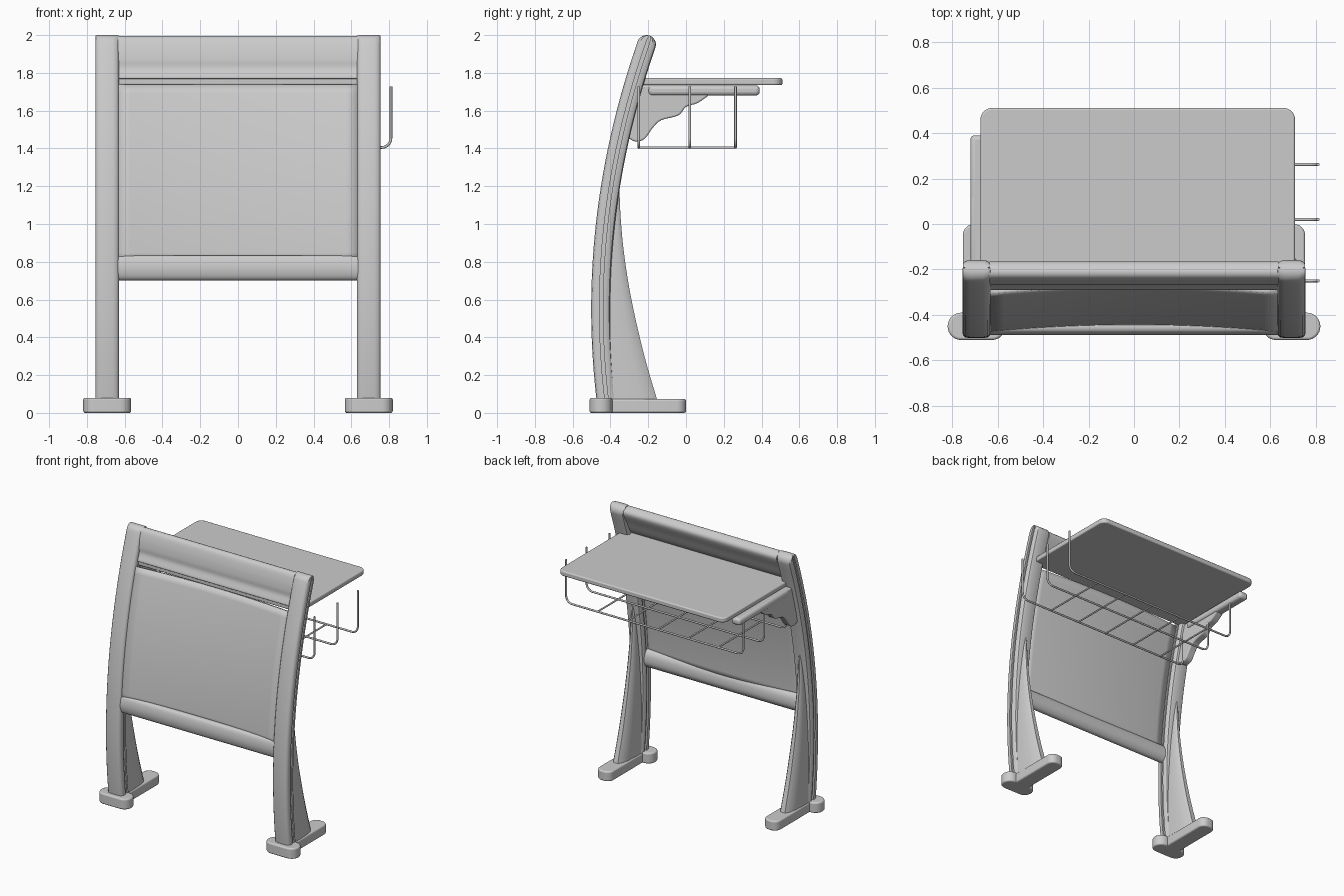
import bpy, bmesh, math
from mathutils import Vector

if "Cube" in bpy.data.objects:
    bpy.data.objects.remove(bpy.data.objects["Cube"])


def finish(name, bm, bevel=0.0, angle=35):
    bmesh.ops.recalc_face_normals(bm, faces=bm.faces)
    me = bpy.data.meshes.new(name)
    bm.to_mesh(me)
    bm.free()
    ob = bpy.data.objects.new(name, me)
    bpy.context.collection.objects.link(ob)
    if bevel:
        m = ob.modifiers.new("bevel", 'BEVEL')
        m.width, m.segments, m.limit_method = bevel, 3, 'ANGLE'
        m.angle_limit = math.radians(40)
    bpy.ops.object.select_all(action='DESELECT')
    ob.select_set(True)
    bpy.context.view_layer.objects.active = ob
    bpy.ops.object.shade_smooth_by_angle(angle=math.radians(angle))
    return ob


def loft(name, rings, bevel=0.0, angle=35):
    bm = bmesh.new()
    vs = [[bm.verts.new(p) for p in r] for r in rings]
    n = len(rings[0])
    for a, b in zip(vs, vs[1:]):
        for i in range(n):
            bm.faces.new((a[i], a[(i + 1) % n], b[(i + 1) % n], b[i]))
    bm.faces.new(vs[0])
    bm.faces.new(vs[-1])
    return finish(name, bm, bevel, angle)


def rounded_slab(name, x0, x1, y0, y1, z0, z1, r, bevel):
    pts = []
    for k, (cx, cy) in enumerate([(x1 - r, y1 - r), (x0 + r, y1 - r),
                                  (x0 + r, y0 + r), (x1 - r, y0 + r)]):
        for i in range(9):
            a = (k + i / 8) * math.pi / 2
            pts.append((cx + r * math.cos(a), cy + r * math.sin(a)))
    return loft(name, [[(x, y, z) for x, y in pts] for z in (z0, z1)], bevel)


def smooth(pts, steps=5, closed=False):
    # Catmull-Rom interpolation through 2D points
    out, n = [], len(pts)
    for i in range(n if closed else n - 1):
        idx = [i - 1, i, i + 1, i + 2]
        idx = [j % n if closed else min(max(j, 0), n - 1) for j in idx]
        p = [Vector(pts[j]) for j in idx]
        for s in range(steps):
            t = s / steps
            out.append(tuple(0.5 * (2 * p[1] + (p[2] - p[0]) * t
                       + (2 * p[0] - 5 * p[1] + 4 * p[2] - p[3]) * t * t
                       + (3 * p[1] - p[0] - 3 * p[2] + p[3]) * t ** 3)))
    if not closed:
        out.append(tuple(pts[-1]))
    return out


def bar_x(name, profile, x0, x1, bevel=0.0):
    return loft(name, [[(x, y, z) for y, z in profile] for x in (x0, x1)], bevel)


def wire(name, paths, r=0.007):
    cu = bpy.data.curves.new(name, 'CURVE')
    cu.dimensions, cu.bevel_depth, cu.bevel_resolution = '3D', r, 2
    cu.use_fill_caps = True
    for path in paths:
        sp = cu.splines.new('POLY')
        sp.points.add(len(path) - 1)
        for p, co in zip(sp.points, path):
            p.co = (*co, 1)
    ob = bpy.data.objects.new(name, cu)
    bpy.context.collection.objects.link(ob)


def spine(z):
    return -0.452 + 0.124 * (z - 0.55) ** 2


# Curved posts: grooved section swept along the leaning spine, round top
half = [(0.03, -0.05), (0.05, -0.046), (0.06, -0.036), (0.0625, -0.022), (0.0625, -0.006),
        (0.05, -0.006), (0.05, 0.012), (0.06, 0.012), (0.06, 0.03), (0.05, 0.045), (0.035, 0.05)]
section = half + [(-x, n) for x, n in reversed(half)]
stations = [(0.06 + 1.89 * i / 36, 0) for i in range(37)]
stations += [(1.95, math.radians(a)) for a in (15, 30, 45, 60, 75, 86)]
for side, label in ((-1, "left"), (1, "right")):
    cx = 0.6925 * side
    rings = []
    for z, a in stations:
        t = Vector((0.248 * (z - 0.55), 1)).normalized()
        nrm = Vector((t.y, -t.x))
        c = Vector((spine(z), z)) + t * 0.05 * math.sin(a)
        ring = []
        for x, n in section:
            p = c + nrm * n * math.cos(a)
            ring.append((cx + x, p.x, p.y))
        rings.append(ring)
    loft(label + "_post", rings)

    # Flared fin behind each post
    rings = []
    edge = smooth([(-0.15, 0.06), (-0.22, 0.3), (-0.285, 0.58), (-0.325, 0.82),
                   (-0.345, 1.02), (-0.353, 1.2)], 4)
    for y1, z in edge:
        y0 = spine(z) + 0.02
        w = 0.052 * (1 - z / 1.25) ** 0.7 + 0.003
        prof = [(-1, 0), (-1, .35), (-.92, .65), (-.7, .86), (-.35, .97),
                (.35, .97), (.7, .86), (.92, .65), (1, .35), (1, 0)]
        rings.append([(cx + u * w, y0 + (y1 - y0) * v / 0.97, z) for u, v in prof])
    loft(label + "_fin", rings)

    # T-shaped foot
    rounded_slab(label + "_foot_crossbar", cx - 0.127, cx + 0.127, -0.51, -0.39, 0, 0.08, 0.0595, 0.01)
    rounded_slab(label + "_foot_stem", cx - 0.06, cx + 0.06, -0.47, 0.0, 0, 0.074, 0.05, 0.01)

# Top rail, with a concave lower front
bar_x("top_rail", smooth([(-0.165, 1.955), (-0.2, 1.993), (-0.235, 1.985), (-0.257, 1.93),
      (-0.268, 1.87), (-0.27, 1.825), (-0.29, 1.775), (-0.27, 1.77), (-0.24, 1.80),
      (-0.205, 1.87)], 5, True), -0.635, 0.635)

# Bottom rail
bar_x("bottom_rail", smooth([(-0.44, 0.702), (-0.475, 0.712), (-0.488, 0.765), (-0.475, 0.825),
      (-0.44, 0.832), (-0.415, 0.80), (-0.412, 0.74)], 5, True), -0.635, 0.635)

# Back panel, gently dished across its width
bm = bmesh.new()
NX, NZ = 20, 20
grid = [[bm.verts.new((-0.635 + 1.27 * i / NX,
                       spine(z) - 0.02 + 0.03 * (1 - (2 * i / NX - 1) ** 2), z))
         for i in range(NX + 1)] for z in [0.8 + 0.935 * j / NZ for j in range(NZ + 1)]]
for a, b in zip(grid, grid[1:]):
    for i in range(NX):
        bm.faces.new((a[i], a[i + 1], b[i + 1], b[i]))
panel = finish("back_panel", bm)
m = panel.modifiers.new("thickness", 'SOLIDIFY')
m.thickness, m.offset = 0.022, 0

# Desk top
rounded_slab("desk_top", -0.675, 0.708, -0.275, 0.51, 1.735, 1.772, 0.05, 0.008)

# Desk support bracket and arm on the left side
low = smooth([(-0.31, 1.46), (-0.27, 1.437), (-0.22, 1.45), (-0.175, 1.51), (-0.13, 1.55),
              (-0.04, 1.575), (0.0, 1.62), (0.06, 1.64), (0.12, 1.68)], 4)
bar_x("desk_bracket", low + [(0.12, 1.733), (-0.24, 1.733)], -0.715, -0.655, 0.018)
bar_x("desk_arm", [(-0.2, 1.68), (0.39, 1.68), (0.39, 1.734), (-0.2, 1.734)], -0.72, -0.645, 0.02)

# Wire basket: three U-shaped hangers and cross wires
r, xl, xr, zb = 0.05, -0.66, 0.81, 1.405
hangers = []
for y in (-0.25, 0.02, 0.262):
    path = [(xl, y, 1.72)]
    for i in range(7):
        a = math.pi + i * math.pi / 12
        path.append((xl + r + r * math.cos(a), y, zb + r + r * math.sin(a)))
    for i in range(7):
        a = 1.5 * math.pi + i * math.pi / 12
        path.append((xr - r + r * math.cos(a), y, zb + r + r * math.sin(a)))
    path.append((xr, y, 1.727))
    hangers.append(path)
wire("basket_hangers", hangers)
wire("basket_cross_wires", [[(x, -0.25, zb), (x, 0.262, zb)]
                            for x in (-0.45, -0.2, 0.05, 0.3, 0.55)], 0.006)
